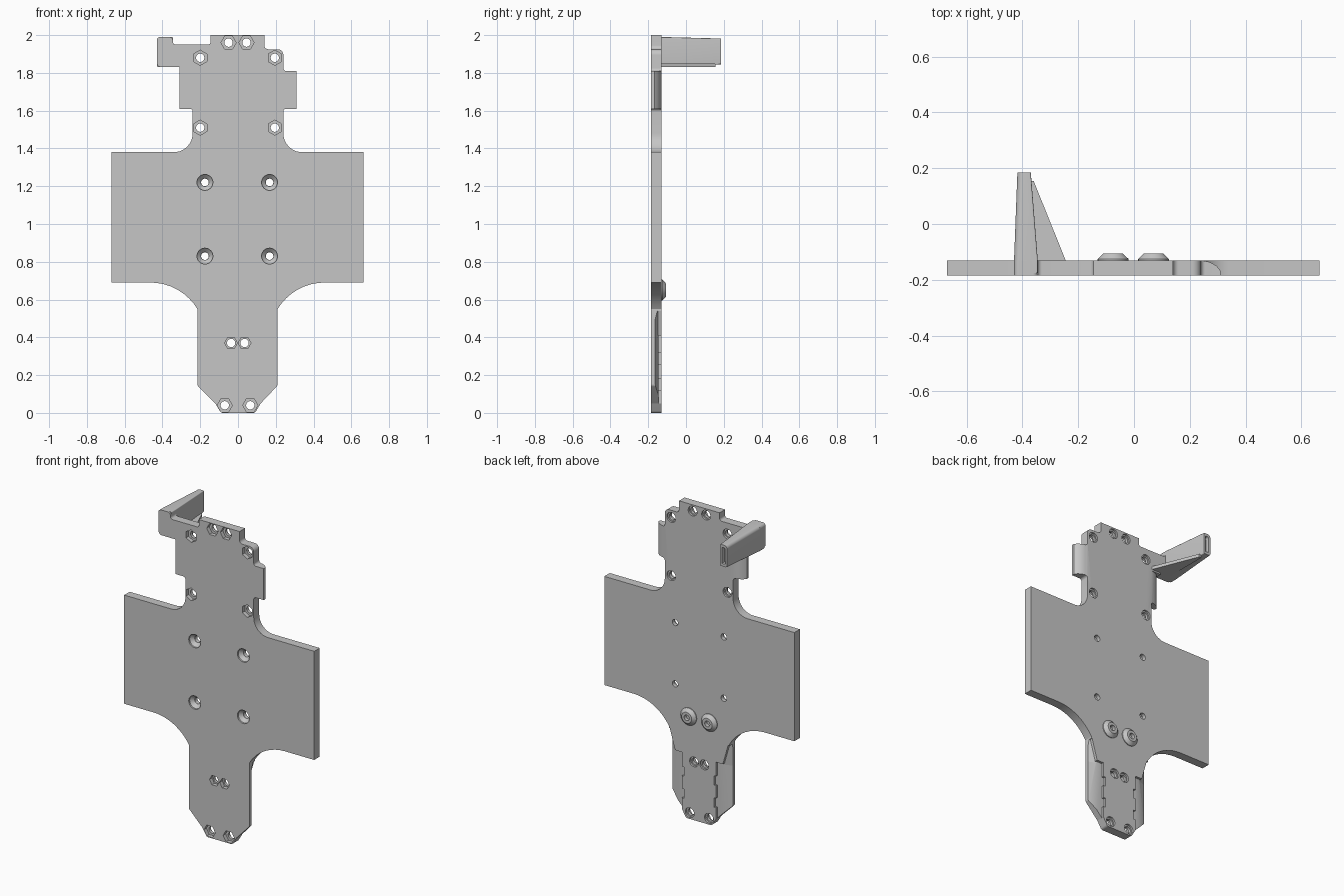
import bpy, bmesh, math
from mathutils import Vector

old = bpy.data.objects.get("Cube")
if old:
    bpy.data.objects.remove(old, do_unlink=True)

grey = bpy.data.materials.new("plain_grey")
grey.use_nodes = True
grey.diffuse_color = (0.565, 0.565, 0.565, 1)
grey.node_tree.nodes["Principled BSDF"].inputs["Base Color"].default_value = grey.diffuse_color

FRONT, BACK = -0.185, -0.13


def fillet(corners, steps=8):
    """Round a closed 2D outline of (u, v, radius) corners."""
    out = []
    for i, (u, v, r) in enumerate(corners):
        p = Vector((u, v))
        if not r:
            out.append(p)
            continue
        a = (Vector(corners[i - 1][:2]) - p).normalized()
        b = (Vector(corners[(i + 1) % len(corners)][:2]) - p).normalized()
        half = a.angle(b) / 2
        t = r / math.tan(half)
        c = p + (a + b).normalized() * r / math.sin(half)
        s, e = p + a * t - c, p + b * t - c
        for k in range(steps + 1):
            out.append(c + s.lerp(e, k / steps).normalized() * r)
    return out


def circle(x, z, r, n=32, turn=0.0):
    return [Vector((x + r * math.cos(turn + math.tau * k / n),
                    z + r * math.sin(turn + math.tau * k / n))) for k in range(n)]


def at_y(pts, y):
    return [(p[0], y, p[1]) for p in pts]


def at_z(pts, z):
    return [(p[0], p[1], z) for p in pts]


def loft(bm, rings):
    """Skin matching rings and cap both ends."""
    vs = [[bm.verts.new(p) for p in ring] for ring in rings]
    n = len(vs[0])
    for a, b in zip(vs, vs[1:]):
        for k in range(n):
            bm.faces.new((a[k], a[(k + 1) % n], b[(k + 1) % n], b[k]))
    bm.faces.new(vs[0][::-1])
    bm.faces.new(vs[-1])


def make(name, solids):
    bm = bmesh.new()
    for rings in solids:
        loft(bm, rings)
    bmesh.ops.recalc_face_normals(bm, faces=bm.faces)
    mesh = bpy.data.meshes.new(name)
    bm.to_mesh(mesh)
    bm.free()
    mesh.materials.append(grey)
    ob = bpy.data.objects.new(name, mesh)
    bpy.context.collection.objects.link(ob)
    return ob


def activate(ob):
    bpy.ops.object.select_all(action='DESELECT')
    ob.select_set(True)
    bpy.context.view_layer.objects.active = ob


def smooth(ob):
    activate(ob)
    bpy.ops.object.shade_smooth_by_angle(angle=math.radians(30))


def cut(ob, solids):
    cutter = make("cutter", solids)
    cutter.hide_render = True
    mod = ob.modifiers.new("cut", 'BOOLEAN')
    mod.operation = 'DIFFERENCE'
    mod.solver = 'EXACT'
    mod.object = cutter
    activate(ob)
    bpy.ops.object.modifier_apply(modifier=mod.name)
    bpy.data.objects.remove(cutter, do_unlink=True)


# Main plate outline, right half up and left half down
outline = [
    (0.09, 0, 0.02), (0.12, 0.05, 0.02), (0.21, 0.145, 0.02), (0.21, 0.55, 0),
    (0.296, 0.69, 0.29), (0.665, 0.69, 0), (0.665, 1.38, 0), (0.24, 1.38, 0.1),
    (0.24, 1.61, 0.015), (0.31, 1.61, 0), (0.31, 1.81, 0), (0.24, 1.81, 0.015),
    (0.24, 1.925, 0.03), (0.14, 1.925, 0.02), (0.14, 2, 0),
    (-0.145, 2, 0), (-0.145, 1.95, 0.015), (-0.345, 1.95, 0.015), (-0.345, 1.99, 0.018),
    (-0.43, 1.99, 0.018), (-0.43, 1.83, 0.025), (-0.31, 1.83, 0), (-0.31, 1.61, 0),
    (-0.24, 1.61, 0.015), (-0.24, 1.38, 0.1), (-0.67, 1.38, 0), (-0.67, 0.69, 0),
    (-0.301, 0.69, 0.29), (-0.215, 0.55, 0), (-0.215, 0.145, 0.02),
    (-0.12, 0.05, 0.02), (-0.09, 0, 0.02)]
shape = fillet(outline)
plate = make("main_plate", [[at_y(shape, FRONT), at_y(shape, BACK)]])

# Stepped side recesses at the foot and rounded backs of the upper tabs
foot, lip, tab, notch = [], [], [], []
for s in (1, -1):
    def side(pts):
        return [(s * x, y) for x, y in pts]
    a = side([(0.12, -0.145), (0.16, -0.145), (0.23, -0.17), (0.23, -0.1), (0.12, -0.1)])
    foot.append([at_z(a, -0.02), at_z(a, 0.41)])
    b = side([(0.165, -0.1), (0.165, -0.147), (0.23, -0.17), (0.23, -0.1)])
    c = side([(0.205, -0.1), (0.205, -0.147), (0.23, -0.17), (0.23, -0.1)])
    lip.append([at_z(b, 0.4), at_z(c, 0.54)])
    d = side([(0.24, -0.13), (0.27, -0.136), (0.295, -0.149), (0.312, -0.17),
              (0.33, -0.17), (0.33, -0.1), (0.24, -0.1)])
    tab.append([at_z(d, 1.6), at_z(d, 1.82)])
    e = side([(0.105, -0.145), (0.13, -0.145), (0.13, -0.1), (0.105, -0.1)])
    notch += [[at_z(e, z), at_z(e, z + 0.06)] for z in (0.12, 0.26)]
for group in (foot, lip, tab, notch):
    cut(plate, group)

# Bolt holes with hexagonal pockets in front, and countersunk holes
hexes = [(x, z, t) for z, xs, t in (
    (0.04, (-0.07, 0.065), 0), (0.37, (-0.037, 0.035), 0), (1.51, (-0.2, 0.195), 0.5),
    (1.88, (-0.2, 0.195), 0.5), (1.96, (-0.05, 0.045), 0)) for x in xs]
sinks = [(x, z) for x in (-0.175, 0.167) for z in (0.83, 1.22)]
through = [(x, z, 0.022) for x, z, t in hexes] + [(x, z, 0.02) for x, z in sinks]
cut(plate, [[at_y(circle(x, z, r), -0.3), at_y(circle(x, z, r), 0)] for x, z, r in through])
pockets = []
for x, z, t in hexes:
    h = circle(x, z, 0.04 if abs(x) > 0.04 else 0.034, 6, t * math.pi / 3)
    pockets.append([at_y(h, -0.2), at_y(h, -0.16)])
    b = circle(x, z, 0.031)
    pockets.append([at_y(b, -0.142), at_y(b, -0.1)])
for x, z in sinks:
    pockets.append([at_y(circle(x, z, 0.042), -0.2), at_y(circle(x, z, 0.042), -0.175),
                    at_y(circle(x, z, 0.021), -0.155)])
cut(plate, pockets)
smooth(plate)

# Side arm, tapering backwards, with a slot in its tip
root = fillet([(-0.43, 1.83, 0.01), (-0.345, 1.83, 0.005),
               (-0.345, 1.99, 0.005), (-0.43, 1.99, 0.02)], 5)
tip = fillet([(-0.418, 1.845, 0.01), (-0.37, 1.845, 0.005),
              (-0.37, 1.982, 0.005), (-0.418, 1.982, 0.02)], 5)
mid = Vector((-0.394, 1.914))
slot = [mid + Vector(((p.x - mid.x) * 0.5, (p.y - mid.y) * 0.75)) for p in tip]
smooth(make("side_arm", [[at_y(root, FRONT + 0.01), at_y(root, BACK), at_y(tip, 0.185),
                          at_y(slot, 0.185), at_y(slot, 0.16)]]))

# Triangular shelf bracing the arm
brace = [(-0.375, -0.14), (-0.245, -0.14), (-0.245, -0.13), (-0.36, 0.155), (-0.375, 0.155)]
make("arm_brace", [[at_z(brace, 1.83), at_z(brace, 1.85)]])

# Two tapered bosses on the back
for name, x in (("right_boss", -0.075), ("left_boss", 0.07)):
    steps = ((0.055, BACK - 0.005), (0.055, -0.125), (0.035, -0.106),
             (0.018, -0.106), (0.018, -0.128))
    smooth(make(name, [[at_y(circle(x, 0.65, r), y) for r, y in steps]]))
